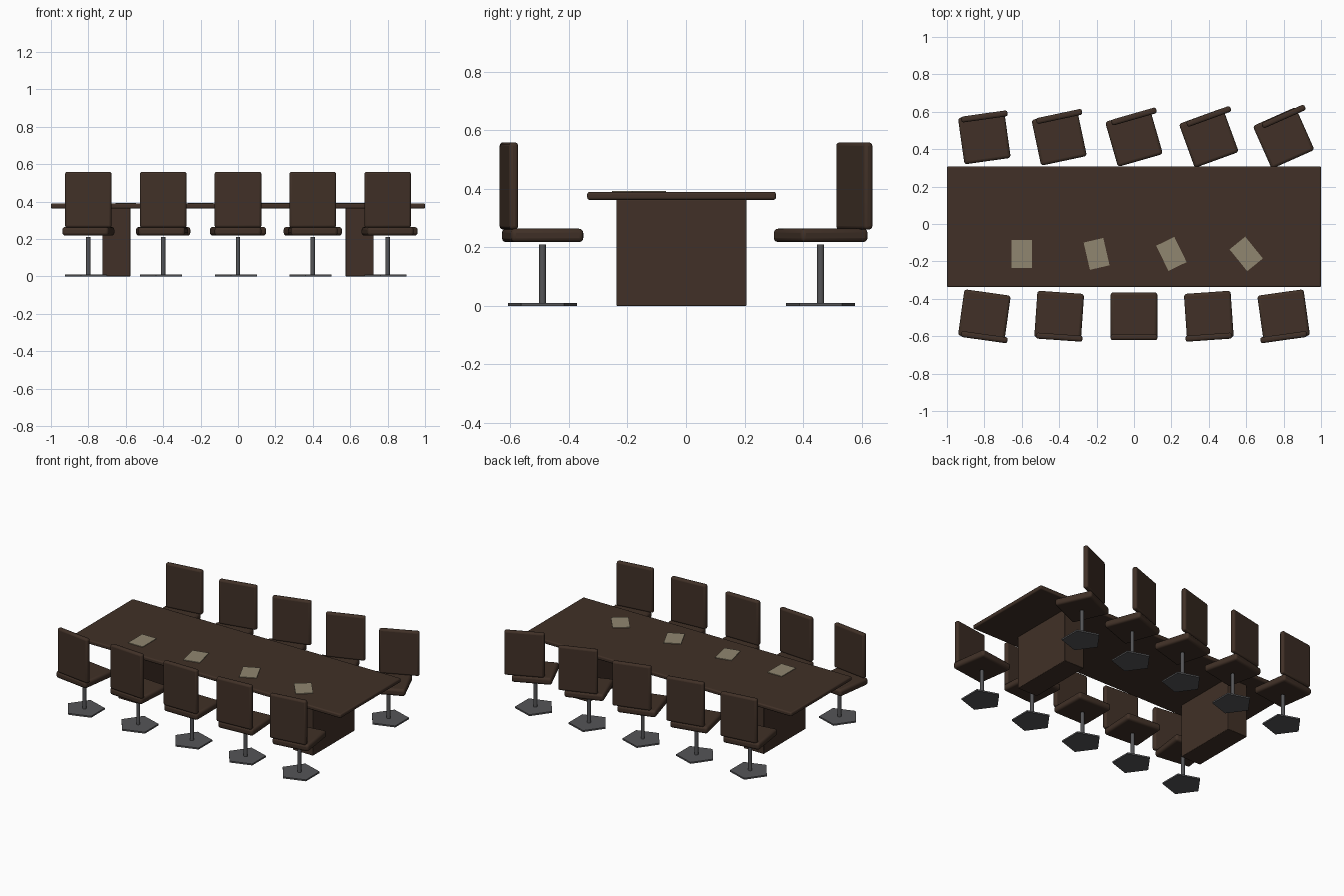
import bpy
import bmesh
from math import radians
from mathutils import Matrix

if "Cube" in bpy.data.objects:
    bpy.data.objects.remove(bpy.data.objects["Cube"], do_unlink=True)


def material(name, rgb):
    mat = bpy.data.materials.new(name)
    mat.use_nodes = True
    color = (*rgb, 1)
    mat.diffuse_color = color
    mat.node_tree.nodes["Principled BSDF"].inputs["Base Color"].default_value = color
    return mat


brown = material("dark_brown", (0.052, 0.03, 0.02))
metal = material("dark_grey_metal", (0.09, 0.09, 0.095))
paper = material("aged_paper", (0.28, 0.24, 0.16))


def finish(bm, name, center, turn, mat):
    mesh = bpy.data.meshes.new(name)
    bm.to_mesh(mesh)
    bm.free()
    mesh.materials.append(mat)
    obj = bpy.data.objects.new(name, mesh)
    obj.location = center
    obj.rotation_euler.z = radians(turn)
    bpy.context.collection.objects.link(obj)
    bpy.ops.object.select_all(action="DESELECT")
    obj.select_set(True)
    bpy.context.view_layer.objects.active = obj
    bpy.ops.object.shade_smooth_by_angle(angle=radians(35))
    return obj


def box(name, center, size, mat, turn=0, bevel=0):
    bm = bmesh.new()
    bmesh.ops.create_cube(bm, size=1, matrix=Matrix.Diagonal((*size, 1)))
    obj = finish(bm, name, center, turn, mat)
    if bevel:
        mod = obj.modifiers.new("rounded_edges", "BEVEL")
        mod.width = bevel
        mod.segments = 3
    return obj


def cylinder(name, center, radius, height, sides, mat):
    bm = bmesh.new()
    bmesh.ops.create_cone(bm, cap_ends=True, segments=sides, radius1=radius,
                          radius2=radius, depth=height)
    # Turn so that one corner points to the back
    bmesh.ops.rotate(bm, verts=bm.verts, matrix=Matrix.Rotation(radians(90), 3, "Z"))
    return finish(bm, name, center, 0, mat)


MID_Y = -0.015

# Table
box("table_top", (0, MID_Y, 0.376), (2, 0.645, 0.027), brown, bevel=0.008)
for side, x in (("right", -0.65), ("left", 0.65)):
    box(f"table_pedestal_{side}", (x, MID_Y, 0.182), (0.15, 0.445, 0.364), brown, bevel=0.004)

# Papers, each turned a little further than the last
for i in range(4):
    box(f"paper_{i + 1}", (-0.6 + 0.4 * i, -0.16, 0.391), (0.108, 0.15, 0.005),
        paper, turn=13 * i)


def chair(label, x, facing, turn):
    y = MID_Y + facing * 0.475
    cylinder(f"{label}_base", (x, y, 0.005), 0.124, 0.01, 5, metal)
    cylinder(f"{label}_post", (x, y, 0.11), 0.012, 0.2, 16, metal)
    box(f"{label}_seat", (x, y, 0.241), (0.25, 0.25, 0.046), brown, turn, 0.015)
    box(f"{label}_backrest", (x, y + facing * 0.115, 0.41), (0.25, 0.032, 0.298),
        brown, turn, 0.012)


# Two rows of swivel chairs
for i in range(5):
    x = -0.8 + 0.4 * i
    chair(f"front_chair_{i + 1}", x, -1, -8 + 4 * i)
    chair(f"back_chair_{i + 1}", x, 1, 8 + 4 * i)
